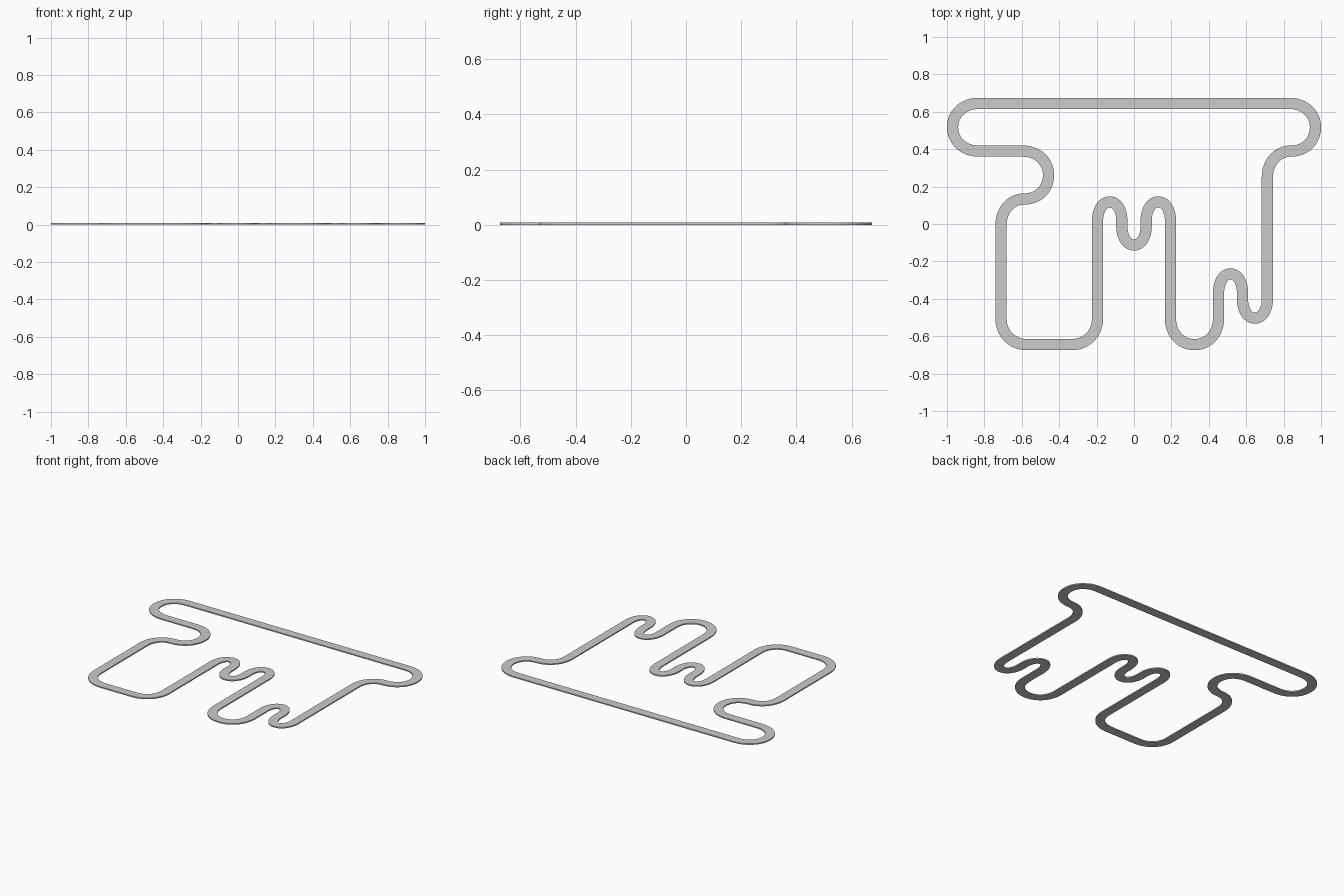
import bpy, bmesh
from mathutils import Vector

if "Cube" in bpy.data.objects:
    bpy.data.objects.remove(bpy.data.objects["Cube"])

WIDTH, THICK = 0.06, 0.008
REACH = 0.14        # longest corner rounding along each straight
STEPS = 12          # segments per corner

# Circuit centreline: square corners, rounded below
corners = [Vector(p) for p in [
    (0.97, 0.645), (-0.97, 0.645), (-0.97, 0.39), (-0.457, 0.39),
    (-0.457, 0.134), (-0.711, 0.134), (-0.711, -0.645), (-0.195, -0.645),
    (-0.195, 0.118), (-0.065, 0.118), (-0.065, -0.112), (0.065, -0.112),
    (0.065, 0.118), (0.195, 0.118), (0.195, -0.645), (0.452, -0.645),
    (0.452, -0.267), (0.58, -0.267), (0.58, -0.503), (0.713, -0.503),
    (0.713, 0.39), (0.97, 0.39)]]


def rounded_path(pts):
    """Replace every corner by a cubic curve between its two straights."""
    path = []
    n = len(pts)
    for i, c in enumerate(pts):
        sides = [pts[i - 1] - c, pts[(i + 1) % n] - c]
        small = min(s.length for s in sides) < 0.2
        reach = 0.1 if small else REACH
        a, b = [c + s.normalized() * min(reach, s.length / 2) for s in sides]
        h1, h2 = a.lerp(c, 0.58), b.lerp(c, 0.58)
        for k in range(STEPS + 1):
            t = k / STEPS
            u = 1 - t
            p = a * u**3 + h1 * (3 * u * u * t) + h2 * (3 * u * t * t) + b * t**3
            if not path or (p - path[-1]).length > 1e-5:
                path.append(p)
    if (path[0] - path[-1]).length < 1e-5:
        path.pop()
    return path


# Sweep a thin rectangular section along the closed path
path = rounded_path(corners)
bm = bmesh.new()
rings = []
for i, p in enumerate(path):
    d = (path[(i + 1) % len(path)] - path[i - 1]).normalized()
    side = Vector((-d.y, d.x)) * WIDTH / 2
    rings.append([bm.verts.new((q.x, q.y, z)) for q, z in
                  ((p - side, 0), (p + side, 0), (p + side, THICK), (p - side, THICK))])
for i, r in enumerate(rings):
    s = rings[i - 1]
    for k in range(4):
        j = (k + 1) % 4
        bm.faces.new((s[k], s[j], r[j], r[k]))
bmesh.ops.recalc_face_normals(bm, faces=bm.faces)

mesh = bpy.data.meshes.new("track_ribbon")
bm.to_mesh(mesh)
bm.free()
track = bpy.data.objects.new("track_ribbon", mesh)
bpy.context.collection.objects.link(track)
bpy.context.view_layer.objects.active = track
track.select_set(True)
bpy.ops.object.shade_smooth_by_angle()
